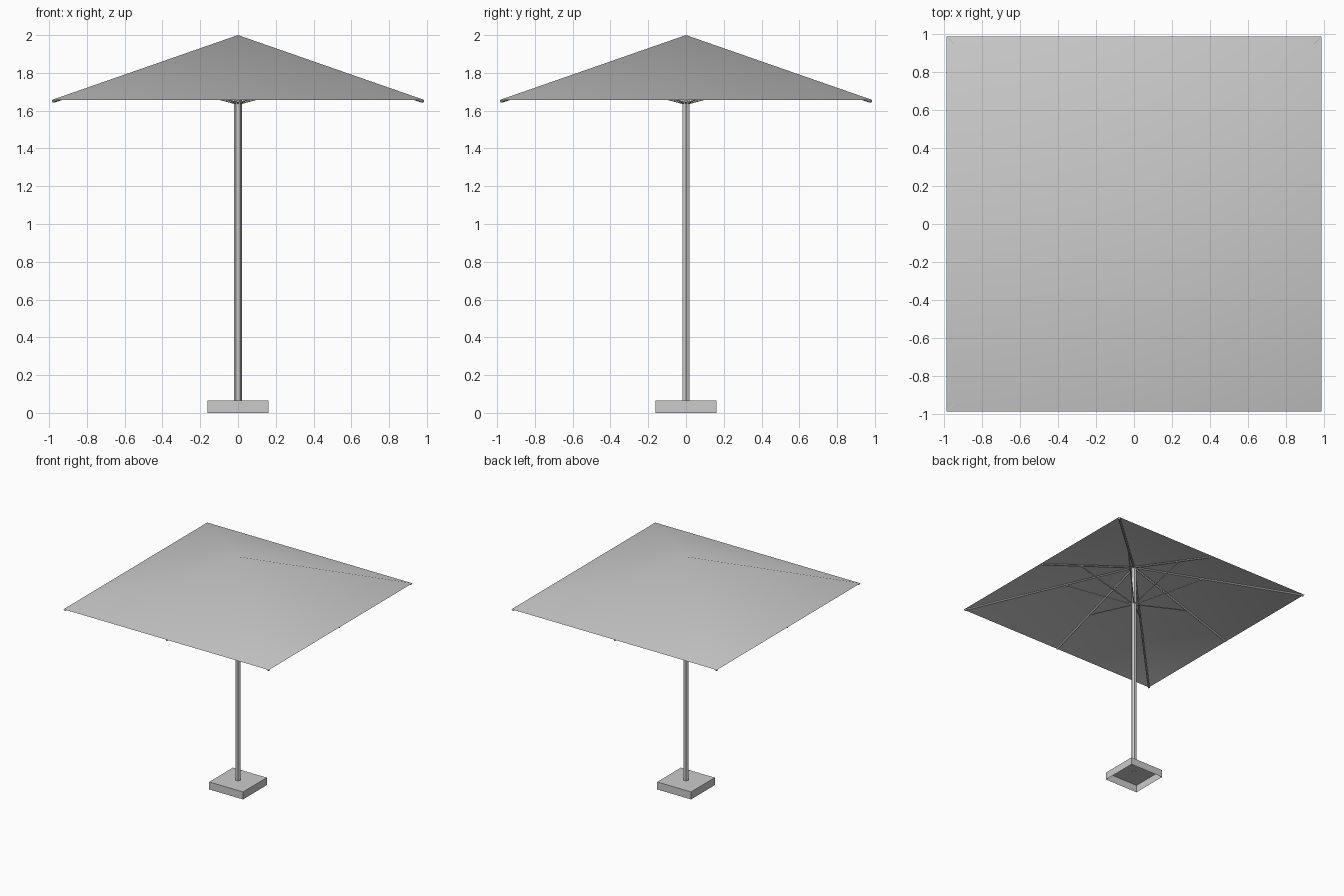
import bpy, bmesh, math
from mathutils import Vector

if "Cube" in bpy.data.objects:
    bpy.data.objects.remove(bpy.data.objects["Cube"])

HALF, RIM, APEX = 0.985, 1.657, 2.0   # canopy half width, rim and apex heights


def mesh_object(name, verts, faces):
    me = bpy.data.meshes.new(name)
    me.from_pydata(verts, [], faces)
    ob = bpy.data.objects.new(name, me)
    bpy.context.collection.objects.link(ob)
    return ob


def bar(name, a, b, radius, sides=6):
    """Prism running from point a to point b."""
    a, b = Vector(a), Vector(b)
    d = b - a
    bpy.ops.mesh.primitive_cylinder_add(vertices=sides, radius=radius, depth=d.length,
                                        location=(a + b) / 2)
    ob = bpy.context.object
    ob.name = name
    ob.rotation_euler = d.to_track_quat('Z', 'Y').to_euler()
    return ob


# canopy: a thin four-sided pyramid, open below
corners = [(-HALF, -HALF, RIM), (HALF, -HALF, RIM), (HALF, HALF, RIM), (-HALF, HALF, RIM)]
canopy = mesh_object("canopy", corners + [(0, 0, APEX)],
                     [(i, (i + 1) % 4, 4) for i in range(4)])
for p in canopy.data.polygons:
    p.use_smooth = True

# base: square shell, open below
bpy.ops.mesh.primitive_cube_add(size=1, location=(0, 0, 0.0325))
base = bpy.context.object
base.name = "base"
base.scale = (0.325, 0.325, 0.065)
bm = bmesh.new()
bm.from_mesh(base.data)
bmesh.ops.delete(bm, geom=[f for f in bm.faces if f.normal.z < -0.5], context='FACES_ONLY')
bm.to_mesh(base.data)
bm.free()

# pole: hexagonal, with points towards +x and -x
pole = bar("pole", (0, 0, 0.06), (0, 0, 1.975), 0.022)
pole.rotation_euler = (0, 0, math.radians(30))

# ribs and struts: four to the corners, four to the edge middles
for i in range(8):
    ang = i * math.pi / 4
    u = Vector((math.cos(ang), math.sin(ang), 0))
    reach = HALF * (math.sqrt(2) if i % 2 else 1)
    slope = (APEX - RIM) / reach
    drop = Vector((0, 0, 0.010))
    bar(f"rib_{i}", Vector((0, 0, APEX - 0.01)) - drop + u * 0.01,
        u * (reach - 0.008) + Vector((0, 0, RIM + 0.003)) - drop, 0.009)
    r = 0.56
    bar(f"strut_{i}", u * 0.015 + Vector((0, 0, 1.64)),
        u * r + Vector((0, 0, APEX - slope * r - 0.018)), 0.0055)
